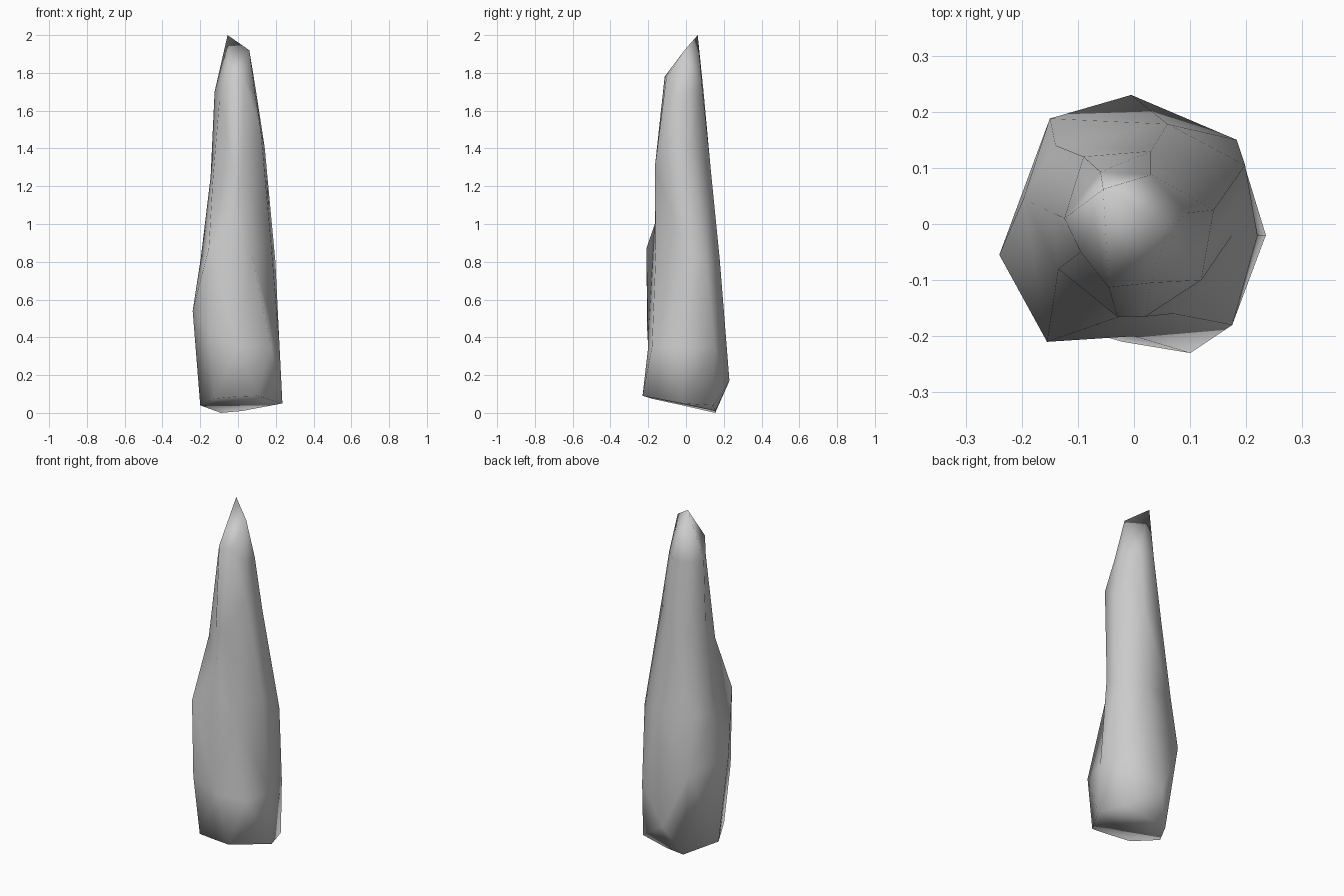
import bpy, bmesh

# Cross-sections from base to shoulder; columns run anticlockwise from front left
rings = [
    [(-.125, -.18, .075), (-.02, -.21, .085), (.10, -.23, .09), (.235, -.02, .05),
     (.18, .145, .04), (.02, .155, .01), (-.09, .155, 0), (-.20, -.02, .04)],
    [(-.15, -.205, .42), (0, -.2, .35), (.175, -.18, .35), (.22, -.02, .35),
     (.183, .15, .35), (-.005, .23, .17), (-.15, .188, .5), (-.24, -.055, .54)],
    [(-.155, -.21, .87), (-.025, -.165, 1.0), (.07, -.16, .85), (.175, -.02, .9),
     (.198, .105, .8), (.06, .178, .82), (-.14, .14, .83), (-.197, .045, .82)],
    [(-.135, -.08, 1.21), (-.03, -.165, 1.3), (.02, -.165, 1.3), (.12, -.1, 1.5),
     (.142, .025, 1.4), (.03, .13, 1.3), (-.09, .12, 1.3), (-.145, .02, 1.25)],
    [(-.095, -.05, 1.7), (-.045, -.113, 1.78), (.03, -.105, 1.77), (.09, -.055, 1.69),
     (.096, .02, 1.7), (.03, .088, 1.7), (-.06, .093, 1.7), (-.124, .01, 1.7)],
]
# Slanted tip: columns gather into two peaks
left_peak, right_peak = (-.055, .062, 2.0), (.06, -.008, 1.92)
rings.append([left_peak] * 2 + [right_peak] * 3 + [left_peak] * 3)

bm = bmesh.new()
loops = [[bm.verts.new(p) for p in ring] for ring in rings]
n = len(loops[0])
for low, high in zip(loops, loops[1:]):
    for i in range(n):
        j = (i + 1) % n
        bm.faces.new((low[i], low[j], high[j], high[i]))
bm.faces.new(loops[0][::-1])
bmesh.ops.remove_doubles(bm, verts=bm.verts[:], dist=.0005)
bmesh.ops.triangulate(bm, faces=bm.faces[:])
bmesh.ops.recalc_face_normals(bm, faces=bm.faces[:])

# Soft shading over every facet
for face in bm.faces:
    face.smooth = True

mesh = bpy.data.meshes.new("rock_spire")
bm.to_mesh(mesh)
bm.free()
spire = bpy.data.objects.new("rock_spire", mesh)
bpy.context.collection.objects.link(spire)
